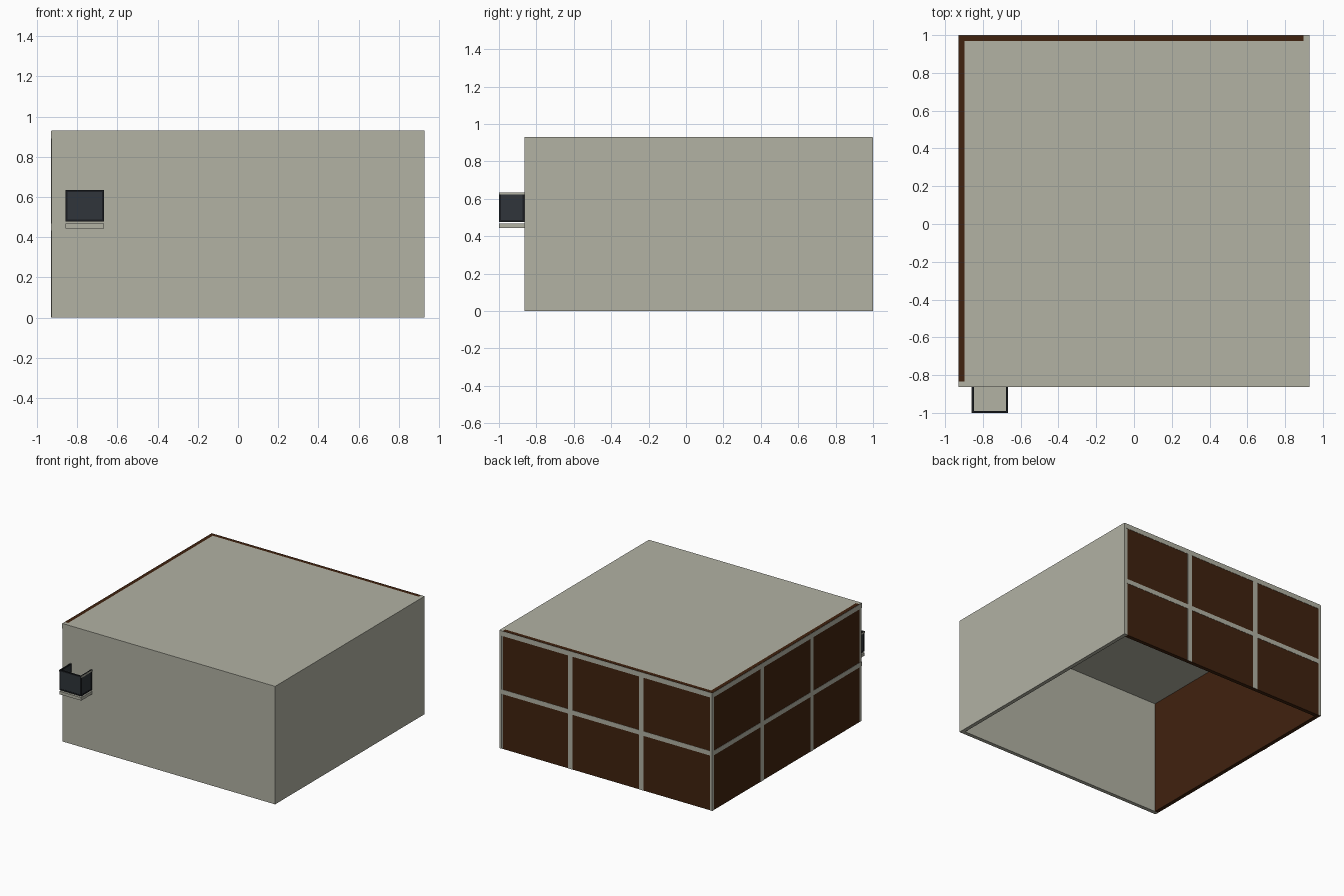
import bpy, bmesh

if "Cube" in bpy.data.objects:
    bpy.data.objects.remove(bpy.data.objects["Cube"])


def material(name, rgb):
    m = bpy.data.materials.new(name)
    m.diffuse_color = (*rgb, 1)
    m.use_nodes = True
    m.node_tree.nodes["Principled BSDF"].inputs["Base Color"].default_value = m.diffuse_color
    return m


STONE = material("warm_grey", (0.445, 0.445, 0.371))
BROWN = material("dark_brown", (0.051, 0.016, 0.0045))
GLASS = material("slate_glass", (0.029, 0.036, 0.043))
BLACK = material("black_frame", (0.010, 0.012, 0.015))


def box(name, mat, x, y, z):
    """Box from (min, max) ranges on each axis."""
    bm = bmesh.new()
    bmesh.ops.create_cube(bm, size=1)
    for v in bm.verts:
        for i, (lo, hi) in enumerate((x, y, z)):
            v.co[i] = hi if v.co[i] > 0 else lo
    me = bpy.data.meshes.new(name)
    bm.to_mesh(me)
    bm.free()
    me.materials.append(mat)
    ob = bpy.data.objects.new(name, me)
    bpy.context.collection.objects.link(ob)
    return ob


X, Y0, Y1, H, T = 0.928, -0.863, 0.998, 0.93, 0.03

# Solid walls and flat roof, open underneath
box("front_wall", STONE, (-X, X), (Y0, Y0 + T), (0, H))
box("right_wall", STONE, (X - T, X), (Y0 + T, Y1), (0, H))
box("roof", STONE, (-X + T, X - T), (Y0 + T, Y1 - T), (H - T, H))

# Brown window walls
box("back_window_wall", BROWN, (-X, X - T), (Y1 - T, Y1), (0, H))
box("left_window_wall", BROWN, (-X, -X + T), (Y0 + T, Y1 - T), (0, H))

# Window bars: thin plates over the brown walls, three columns by two rows
P, W = 0.002, 0.02
back = (Y1, Y1 + P)
left = (-X - P, -X)
rows = ((0.432, 0.468), (0.89, 0.928))
for i, z in enumerate(rows):
    box(f"back_cross_bar_{i}", STONE, (-X, X), back, z)
    box(f"left_cross_bar_{i}", STONE, left, (Y0, Y1), z)
for i in range(4):
    cx = -X + 2 * X * i / 3
    cy = Y0 + (Y1 - Y0) * i / 3
    box(f"back_upright_{i}", STONE, (max(cx - W, -X), min(cx + W, X)), back, (0, 0.928))
    if i > 0:
        box(f"left_upright_{i}", STONE, left, (cy - W, min(cy + W, Y1)), (0, 0.928))

# Small balcony: slab with framed glass guards on three sides, open on top
BX0, BX1, BY0, BY1 = -0.858, -0.667, -1.0, Y0
Z0, Z1, F = 0.477, 0.635, 0.01
box("balcony_slab", STONE, (BX0, BX1), (BY0, BY1), (0.443, 0.467))
box("front_glass", GLASS, (BX0 + F, BX1 - F), (BY0 + 0.002, BY0 + 0.008), (Z0 + F, Z1 - F))
for i, z in enumerate(((Z0, Z0 + F), (Z1 - F, Z1))):
    box(f"front_rail_{i}", BLACK, (BX0, BX1), (BY0, BY0 + F), z)
for side, x0 in (("left", BX0), ("right", BX1 - F)):
    xs = (x0, x0 + F)
    box(f"{side}_front_post", BLACK, xs, (BY0, BY0 + F), (Z0 + F, Z1 - F))
    box(f"{side}_wall_post", BLACK, xs, (BY1 - F, BY1), (Z0, Z1 - F))
    box(f"{side}_glass", GLASS, (x0 + 0.002, x0 + 0.008), (BY0 + F, BY1 - F), (Z0 + F, Z1 - F))
    box(f"{side}_low_rail", BLACK, xs, (BY0 + F, BY1 - F), (Z0, Z0 + F))
    box(f"{side}_top_rail", BLACK, xs, (BY0 + F, BY1), (Z1 - F, Z1))
    # Grey strip on the outer side of the top rail
    strip = (x0 - 0.001, x0) if side == "left" else (x0 + F, x0 + F + 0.001)
    box(f"{side}_rail_strip", STONE, strip, (BY0, BY1), (Z1 - 0.013, Z1))
